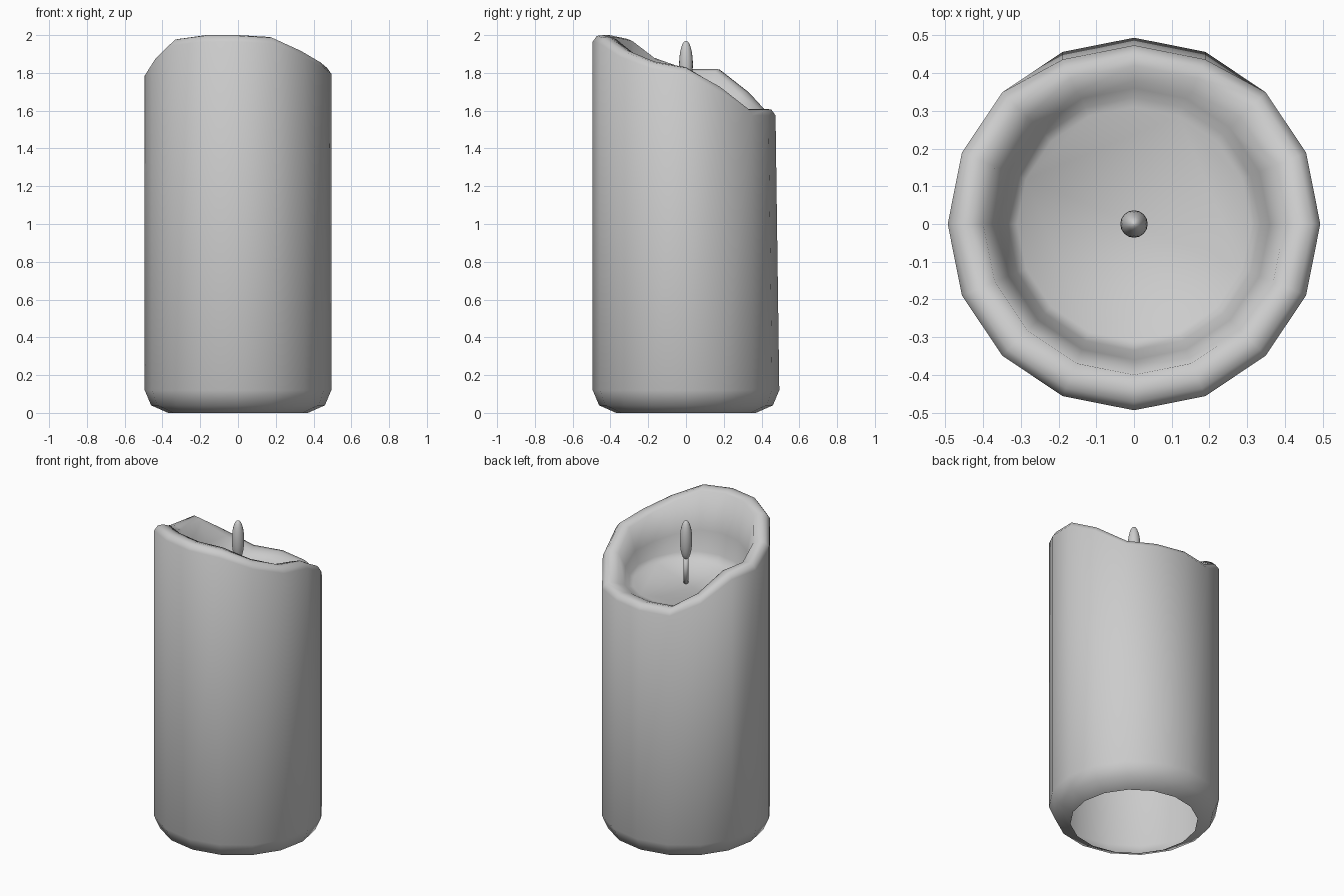
import bpy, bmesh, math

if "Cube" in bpy.data.objects:
    bpy.data.objects.remove(bpy.data.objects["Cube"])

SIDES = 16
POOL_Z = 1.57
# rim height at each of the 16 corners, counter-clockwise from +x
RIM = [1.83, 1.73, 1.61, 1.61, 1.61, 1.61, 1.70, 1.82,
       1.82, 1.88, 1.98, 2.0, 2.0, 1.99, 1.92, 1.86]


def finish(name, bm, angle=None):
    mesh = bpy.data.meshes.new(name)
    bmesh.ops.recalc_face_normals(bm, faces=bm.faces)
    bm.to_mesh(mesh)
    bm.free()
    obj = bpy.data.objects.new(name, mesh)
    bpy.context.collection.objects.link(obj)
    mesh.polygons.foreach_set("use_smooth", [True] * len(mesh.polygons))
    return obj


def bridge(bm, rings):
    for low, high in zip(rings, rings[1:]):
        n = len(low)
        for i in range(n):
            j = (i + 1) % n
            bm.faces.new((low[i], low[j], high[j], high[i]))


def lathe(name, profile, sides):
    bm = bmesh.new()
    rings = [[bm.verts.new((r * math.cos(2 * math.pi * i / sides),
                            r * math.sin(2 * math.pi * i / sides), z))
              for i in range(sides)] for r, z in profile]
    bridge(bm, rings)
    bm.faces.new(rings[0])
    bm.faces.new(rings[-1])
    return finish(name, bm)


# candle shell: open bottom, slanted melted rim, inner wall down to the wax pool
# each ring: radius, z as a function of the rim height, taper toward the back
profile = [
    (0.37, lambda h: 0.0, 0),
    (0.46, lambda h: 0.04, 0),
    (0.494, lambda h: 0.12, 0),
    (0.494, lambda h: h - 0.035, 1),
    (0.472, lambda h: h - 0.004, 1),
    (0.44, lambda h: h, 1),
    (0.40, lambda h: h - 0.012, 1),
    (0.36, lambda h: POOL_Z + 0.42 * (h - POOL_Z), 0),
    (0.335, lambda h: POOL_Z + 0.12 * (h - POOL_Z), 0),
    (0.31, lambda h: POOL_Z, 0),
]
bm = bmesh.new()
rings = []
for r, zf, taper in profile:
    ring = []
    for i, h in enumerate(RIM):
        a = 2 * math.pi * i / SIDES
        lean = 0.02 * taper if i in (3, 4, 5) else 0
        ring.append(bm.verts.new((r * math.cos(a), r * math.sin(a) - lean, zf(h))))
    rings.append(ring)
bridge(bm, rings)
# flat wax pool
bm.faces.new(rings[-1])
finish("candle_body", bm)

# wick
lathe("wick", [(0.014, POOL_Z - 0.01), (0.014, 1.74)], 12)

# flame
flame = [(0.036 * math.sin(math.pi * t / 12) + 0.0005,
          1.845 - 0.125 * math.cos(math.pi * t / 12)) for t in range(13)]
lathe("flame", flame, 16)
